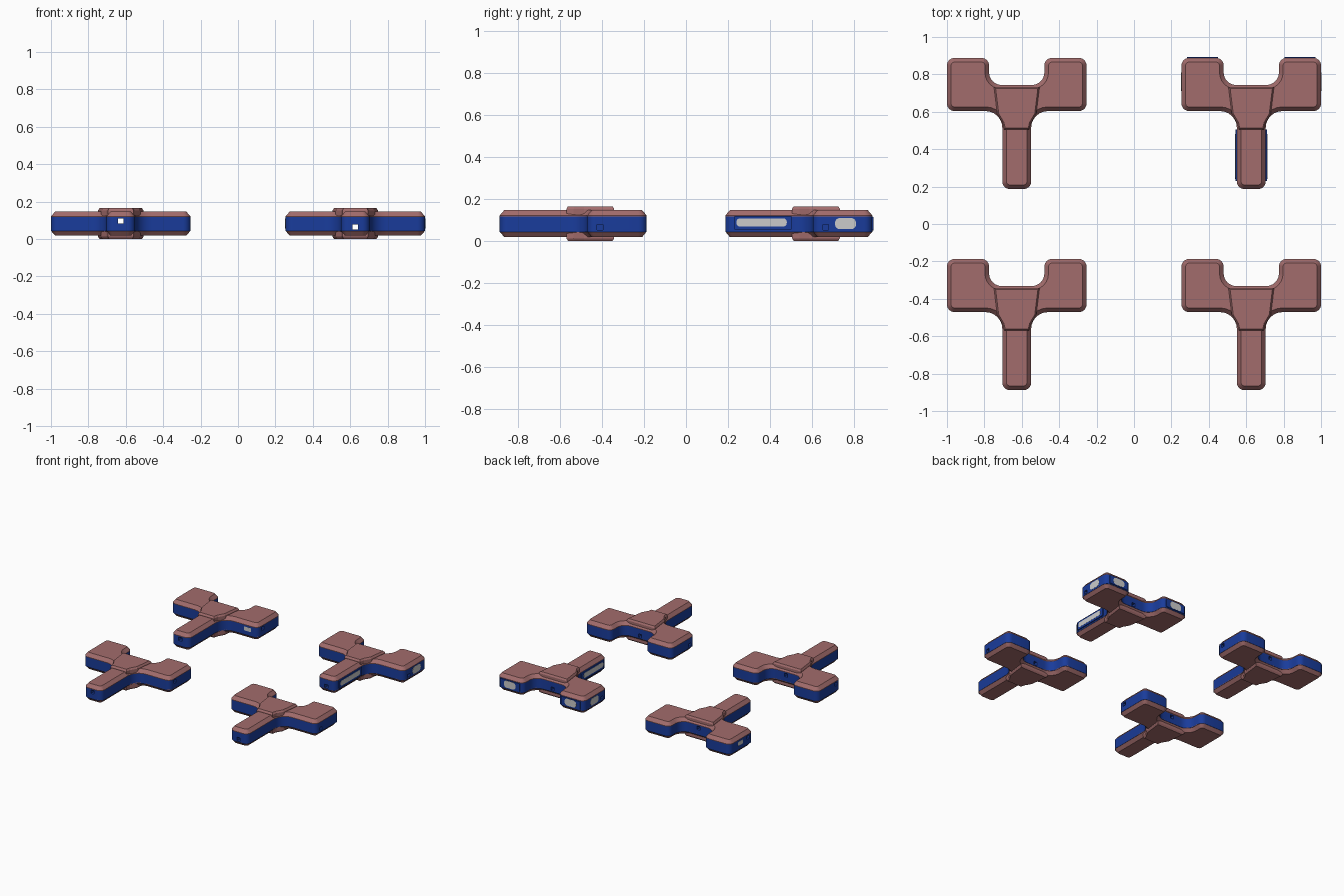
import bpy, bmesh, math
from mathutils import Vector, Matrix

if "Cube" in bpy.data.objects:
    bpy.data.objects.remove(bpy.data.objects["Cube"])


def material(name, rgb):
    m = bpy.data.materials.new(name)
    m.diffuse_color = (*rgb, 1)
    m.use_nodes = True
    m.node_tree.nodes["Principled BSDF"].inputs["Base Color"].default_value = m.diffuse_color
    return m


RED = material("dusty_red", (0.36, 0.15, 0.15))
BLUE = material("deep_blue", (0.01, 0.045, 0.33))


def rounded(corners, n=6):
    """Closed outline with an arc at each (x, y, radius) corner."""
    pts = []
    for i, (x, y, r) in enumerate(corners):
        p = Vector((x, y))
        a = (Vector(corners[i - 1][:2]) - p).normalized()
        b = (Vector(corners[(i + 1) % len(corners)][:2]) - p).normalized()
        half = a.angle(b) / 2
        t = r / math.tan(half)
        c = p + (a + b).normalized() * r / math.sin(half)
        s, e = p + a * t - c, p + b * t - c
        sweep = s.angle_signed(e)          # clockwise-positive in mathutils
        for k in range(n + 1):
            pts.append(c + Matrix.Rotation(-sweep * k / n, 2) @ s)
    return pts


def inset(pts, d):
    """Miter offset of a counter-clockwise outline towards its inside."""
    out = []
    for i, p in enumerate(pts):
        e1 = (p - pts[i - 1]).normalized()
        e2 = (pts[(i + 1) % len(pts)] - p).normalized()
        n1, n2 = Vector((-e1.y, e1.x)), Vector((-e2.y, e2.x))
        out.append(p + (n1 + n2) * d / (1 + n1.dot(n2)))
    return out


def loft(name, rings, mat=None, matrix=None):
    """Closed solid through a list of (outline, height) rings."""
    bm = bmesh.new()
    loops = [[bm.verts.new((p[0], p[1], z)) for p in pts] for pts, z in rings]
    for lo, hi in zip(loops, loops[1:]):
        for i in range(len(lo)):
            bm.faces.new((lo[i - 1], lo[i], hi[i], hi[i - 1]))
    bm.faces.new(loops[0][::-1])
    bm.faces.new(loops[-1])
    if matrix:
        bm.transform(matrix)
    bmesh.ops.recalc_face_normals(bm, faces=bm.faces[:])
    me = bpy.data.meshes.new(name)
    bm.to_mesh(me)
    bm.free()
    if mat:
        me.materials.append(mat)
    ob = bpy.data.objects.new(name, me)
    bpy.context.collection.objects.link(ob)
    return ob


def smooth(ob):
    bpy.ops.object.select_all(action='DESELECT')
    ob.select_set(True)
    bpy.context.view_layer.objects.active = ob
    bpy.ops.object.shade_smooth_by_angle(angle=math.radians(25))


def box(name, x, y, z, mat=None):
    return loft(name, [([(x[0], y[0]), (x[1], y[0]), (x[1], y[1]), (x[0], y[1])], h)
                       for h in z], mat)


def side_plate(name, pos, normal, w, h, r, depth, mat=None):
    """Rounded plate on a vertical wall, its outer face depth beyond pos."""
    n = Vector(normal)
    u = Vector((-n.y, n.x, 0))
    m = Matrix((u, Vector((0, 0, 1)), n)).transposed().to_4x4()
    m.translation = pos
    w, h = w / 2, h / 2
    pts = rounded([(-w, -h, r), (w, -h, r), (w, h, r), (-w, h, r)])
    return loft(name, [(pts, -0.004), (pts, depth)], mat, m)


# Y-shaped outline: right half, then mirrored
half = [(0.077, 0.187, .04), (0.077, 0.604, .09), (0.373, 0.604, .04),
        (0.373, 0.888, .04), (0.148, 0.888, .04), (0.148, 0.743, .068)]
OUTLINE = rounded(half + [(-x, y, r) for x, y, r in reversed(half)])
SMALL = inset(OUTLINE, 0.022)
hub_half = [(0.068, 0.505), (0.076, 0.54), (0.104, 0.588), (0.122, 0.733)]
HUB = [Vector(p) for p in hub_half + [(-x, y) for x, y in reversed(hub_half)]]
HUB_TOP = inset(HUB, 0.008)
MID = 0.0825


def piece(tag, cx, dy, hole_z):
    def shift(pts):
        return [p + Vector((cx, dy)) for p in pts]
    out, small = shift(OUTLINE), shift(SMALL)
    # blue core with crossing channels
    core = loft(tag + "_core", [(out, 0.043), (out, 0.117)], BLUE)
    smooth(core)
    z = (hole_z - 0.0135, hole_z + 0.0135)
    cuts = [box(tag + "_long_channel", (cx - .0135, cx + .0135), (0.1 + dy, 0.95 + dy), z, BLUE),
            box(tag + "_cross_channel", (cx - .45, cx + .45), (0.652 + dy, 0.679 + dy), z, BLUE)]
    for c in cuts:
        c.hide_render = True
        c.hide_set(True)
        c.display_type = 'WIRE'
        mod = core.modifiers.new("channel", 'BOOLEAN')
        mod.object, mod.operation, mod.solver = c, 'DIFFERENCE', 'EXACT'
    # bevelled red covers and raised hubs, above and below
    for side, s in (("upper", 1), ("lower", -1)):
        smooth(loft(f"{tag}_{side}_cover",
                    [(out, MID + s * .0345), (out, MID + s * .038), (small, MID + s * .064)], RED))
        loft(f"{tag}_{side}_hub",
             [(shift(HUB), MID + s * .036), (shift(HUB), MID + s * .070),
              (shift(HUB_TOP), MID + s * .0825)], RED)


for row, dy in (("back", 0), ("front", -1.075)):
    piece(row + "_left_piece", -0.627, dy, 0.096)
    piece(row + "_right_piece", 0.627, dy, 0.065)

# raised contacts on the back right piece
for side, s in (("left", -1), ("right", 1)):
    x = 0.627
    side_plate(side + "_stem_plate", (x + s * .077, 0.367, 0.086), (s, 0, 0), 0.275, 0.064, .005, .008, BLUE)
    side_plate(side + "_stem_contact", (x + s * .085, 0.36, 0.088), (s, 0, 0), 0.24, 0.038, .016, .001)
    side_plate(side + "_pad_contact", (x + s * .373, 0.76, MID), (s, 0, 0), 0.10, 0.054, .024, .0015)
    side_plate(side + "_end_plate", (x + s * .2605, 0.888, MID), (0, 1, 0), 0.165, 0.064, .005, .005, BLUE)
    side_plate(side + "_end_contact", (x + s * .2605, 0.893, MID), (0, 1, 0), 0.10, 0.054, .024, .001)

# small flush contacts on the back left piece
side_plate("flush_side_contact", (-1.0, 0.76, 0.09), (-1, 0, 0), 0.06, 0.03, .006, .001)
side_plate("flush_front_contact", (-0.34, 0.604, 0.09), (0, -1, 0), 0.06, 0.03, .006, .001)
